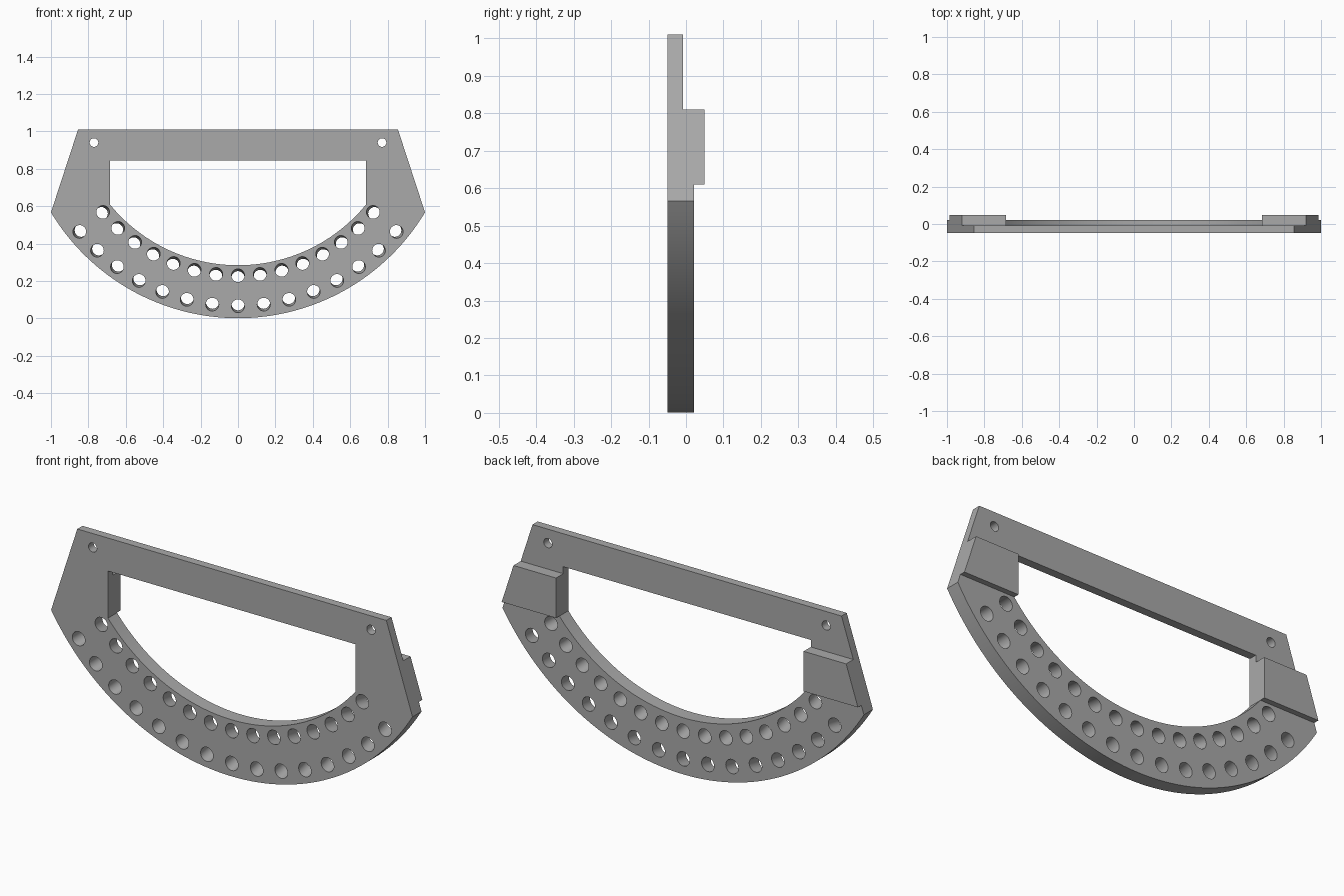
import bpy, bmesh
from math import sin, cos, radians, asin
from mathutils import Matrix, Vector

if "Cube" in bpy.data.objects:
    bpy.data.objects.remove(bpy.data.objects["Cube"])

CZ = 1.168             # height of the shared arc centre
FRONT, BACK = -0.049, 0.049
ARC_BACK, BAR_BACK = 0.022, -0.008

grey = bpy.data.materials.new("plain grey")
grey.use_nodes = True
grey.diffuse_color = (0.4, 0.4, 0.4, 1)
grey.node_tree.nodes["Principled BSDF"].inputs["Base Color"].default_value = (0.4, 0.4, 0.4, 1)


def arc(radius, half_width, steps):
    """Points of the lower arc from -x to +x."""
    a = asin(half_width / radius)
    angles = [a * (2 * i / steps - 1) for i in range(steps + 1)]
    return [(radius * sin(t), CZ - radius * cos(t)) for t in angles]


def finish(name, bm):
    bmesh.ops.recalc_face_normals(bm, faces=bm.faces)
    mesh = bpy.data.meshes.new(name)
    bm.to_mesh(mesh)
    bm.free()
    mesh.materials.append(grey)
    ob = bpy.data.objects.new(name, mesh)
    bpy.context.collection.objects.link(ob)
    return ob


def slab(name, outline, y0, y1):
    bm = bmesh.new()
    face = bm.faces.new([bm.verts.new((x, y0, z)) for x, z in outline])
    out = bmesh.ops.extrude_face_region(bm, geom=[face])
    verts = [g for g in out["geom"] if isinstance(g, bmesh.types.BMVert)]
    bmesh.ops.translate(bm, verts=verts, vec=(0, y1 - y0, 0))
    return finish(name, bm)


def add_hole(bm, centre, axis, radius):
    turn = Vector((0, 0, 1)).rotation_difference(Vector(axis)).to_matrix().to_4x4()
    bmesh.ops.create_cone(bm, cap_ends=True, segments=32, radius1=radius, radius2=radius,
                          depth=0.3, matrix=Matrix.Translation(centre) @ turn)


# Frame body: arc below, slanted sides, straight top
frame = slab("frame", arc(1.167, 1.0, 64) + [(0.855, 1.01), (-0.855, 1.01)], FRONT, BACK)

# Central opening and the rear steps that leave the two side blocks
opening = slab("opening_cutter", arc(0.884, 0.685, 64) + [(0.685, 0.845), (-0.685, 0.845)], -0.2, 0.2)
lower = slab("lower_step_cutter", [(-2, -1), (2, -1), (2, 0.61), (-2, 0.61)], ARC_BACK, 0.3)
upper = slab("upper_step_cutter", [(-2, 0.81), (2, 0.81), (2, 2), (-2, 2)], BAR_BACK, 0.3)

# Two rows of holes along the arc, leaning towards each other at the back
bm = bmesh.new()
mid_y = (FRONT + ARC_BACK) / 2
for row_radius, lean in ((0.945, 10), (1.096, -10)):
    for i in range(-7, 8):
        t = radians(7.18 * i)
        out = Vector((sin(t), 0, -cos(t)))
        centre = out * row_radius + Vector((0, mid_y, CZ))
        add_hole(bm, centre, Vector((0, cos(radians(lean)), 0)) + out * sin(radians(lean)), 0.035)
# Small mounting holes in the top corners
for side in (-1, 1):
    add_hole(bm, Vector((side * 0.77, 0, 0.94)), (0, 1, 0), 0.023)
holes = finish("hole_cutter", bm)

cutters = [opening, lower, upper, holes]
for cutter in cutters:
    cutter.hide_render = True
    mod = frame.modifiers.new(cutter.name, "BOOLEAN")
    mod.operation, mod.solver, mod.object = "DIFFERENCE", "EXACT", cutter

# Bake the cuts, then drop the cutters
bpy.context.view_layer.update()
cut = bpy.data.meshes.new_from_object(frame.evaluated_get(bpy.context.evaluated_depsgraph_get()))
frame.modifiers.clear()
frame.data = cut
for cutter in cutters:
    bpy.data.objects.remove(cutter)

bpy.ops.object.select_all(action="DESELECT")
frame.select_set(True)
bpy.context.view_layer.objects.active = frame
bpy.ops.object.shade_smooth_by_angle(angle=radians(30))
